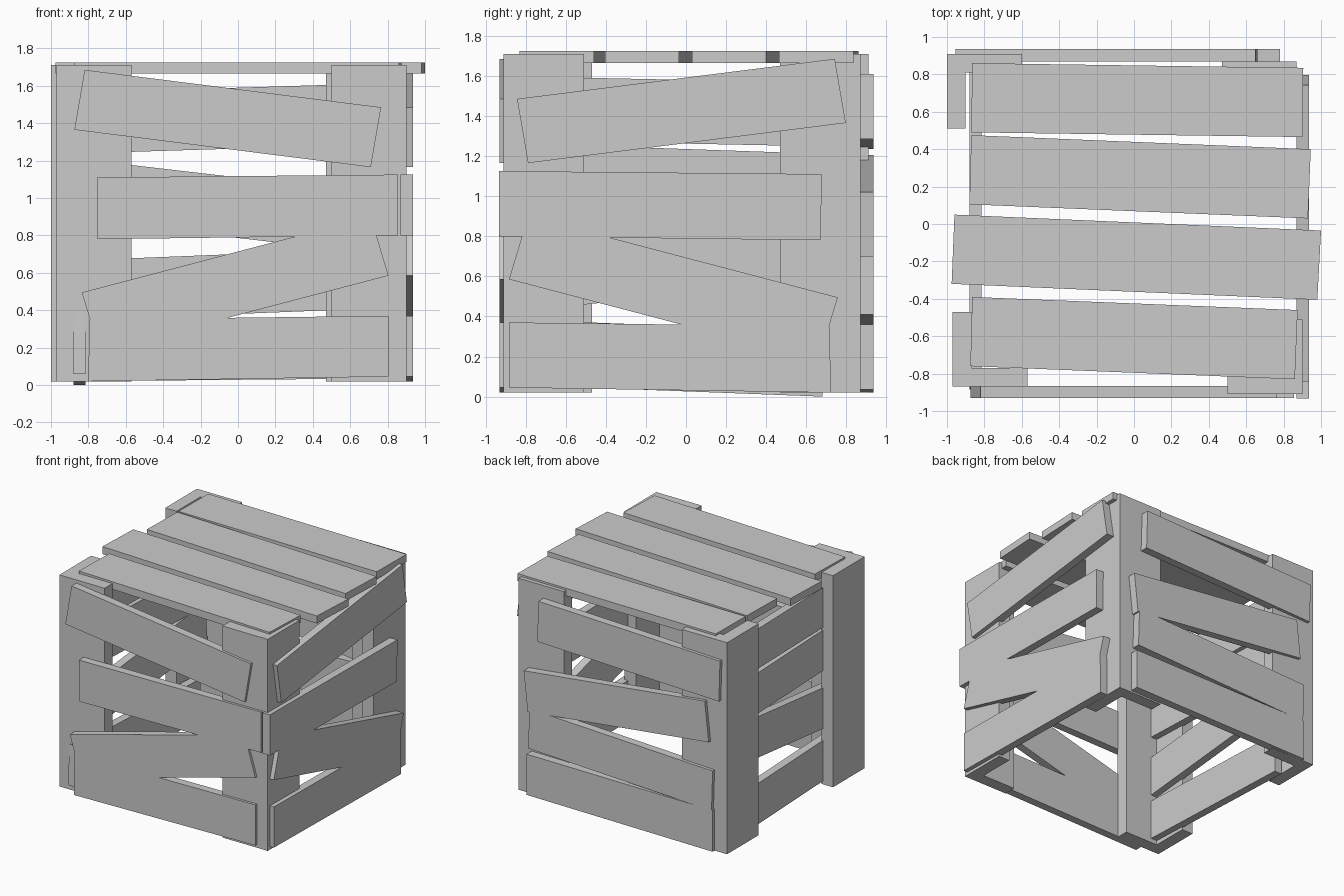
import bpy, bmesh
from mathutils import Vector


def prism(name, pts, place, d0, d1):
    """Extrude a flat outline between depths d0 and d1; place maps (u, v, d) to xyz."""
    bm = bmesh.new()
    face = bm.faces.new([bm.verts.new(place(u, v, d0)) for u, v in pts])
    ext = bmesh.ops.extrude_face_region(bm, geom=[face])
    shift = Vector(place(0, 0, d1)) - Vector(place(0, 0, d0))
    bmesh.ops.translate(bm, vec=shift,
                        verts=[g for g in ext["geom"] if isinstance(g, bmesh.types.BMVert)])
    bmesh.ops.recalc_face_normals(bm, faces=bm.faces)
    me = bpy.data.meshes.new(name)
    bm.to_mesh(me)
    bm.free()
    ob = bpy.data.objects.new(name, me)
    bpy.context.collection.objects.link(ob)
    return ob


def facing_xy(u, v, d):
    return (u, v, d)


def facing_y(u, v, d):
    return (u, d, v)


def facing_x(u, v, d):
    return (d, u, v)


def slats(name, quads, place, d0, d1):
    for i, q in enumerate(quads):
        prism(f"{name}_{i + 1}", q, place, d0, d1)


# L-shaped corner posts: outer corner and inward directions
W, T = 0.40, 0.10
for name, cx, cy, sx, sy in [("front_left_post", -0.97, -0.87, 1, 1),
                             ("front_right_post", 0.90, -0.91, -1, 1),
                             ("back_left_post", -1.0, 0.91, 1, -1),
                             ("back_right_post", 0.87, 0.87, -1, -1)]:
    ell = [(0, 0), (W, 0), (W, T), (T, T), (T, W), (0, W)]
    prism(name, [(cx + sx * a, cy + sy * b) for a, b in ell], facing_xy, 0.02, 1.71)

# Lid slats
slats("top_slat", [
    [(-0.865, 0.86), (0.905, 0.835), (0.90, 0.465), (-0.87, 0.49)],
    [(-0.87, 0.475), (0.945, 0.40), (0.93, 0.03), (-0.88, 0.105)],
    [(-0.96, 0.05), (1.0, -0.035), (0.98, -0.405), (-0.975, -0.32)],
    [(-0.865, -0.39), (0.875, -0.46), (0.86, -0.83), (-0.875, -0.76)],
], facing_xy, 1.665, 1.725)

# Front slats, crooked
front = [
    [(-0.82, 1.685), (0.765, 1.485), (0.71, 1.165), (-0.875, 1.365)],
    [(-0.755, 1.11), (0.855, 1.125), (0.855, 0.80), (-0.75, 0.78)],
    [(-0.835, 0.495), (0.71, 0.90), (0.805, 0.585), (-0.74, 0.18)],
    [(-0.795, 0.35), (0.805, 0.37), (0.805, 0.045), (-0.80, 0.02)],
]
slats("front_slat", front, facing_y, -0.93, -0.865)

# Right slats repeat the front ones, mirrored around the corner
slats("right_slat", [[(-u - 0.078, v) for u, v in q] for q in front],
      facing_x, 0.87, 0.935)

# Back slats
slats("back_slat", [
    [(-0.955, 1.56), (0.65, 1.61), (0.66, 1.285), (-0.945, 1.235)],
    [(-0.82, 1.205), (0.78, 1.02), (0.745, 0.70), (-0.855, 0.885)],
    [(-0.89, 0.665), (0.73, 0.73), (0.74, 0.41), (-0.88, 0.345)],
    [(-0.89, 0.35), (0.755, 0.36), (0.755, 0.035), (-0.89, 0.02)],
], facing_y, 0.87, 0.935)

# Left slats, set inside the posts
slats("left_slat", [
    [(-0.75, 1.595), (0.86, 1.563), (0.85, 1.245), (-0.755, 1.277)],
    [(-0.80, 1.263), (0.80, 1.207), (0.79, 0.882), (-0.81, 0.938)],
    [(-0.84, 0.753), (0.75, 0.912), (0.78, 0.588), (-0.81, 0.429)],
    [(-0.875, 0.385), (0.695, 0.325), (0.68, 0.0), (-0.885, 0.06)],
], facing_x, -0.88, -0.815)
